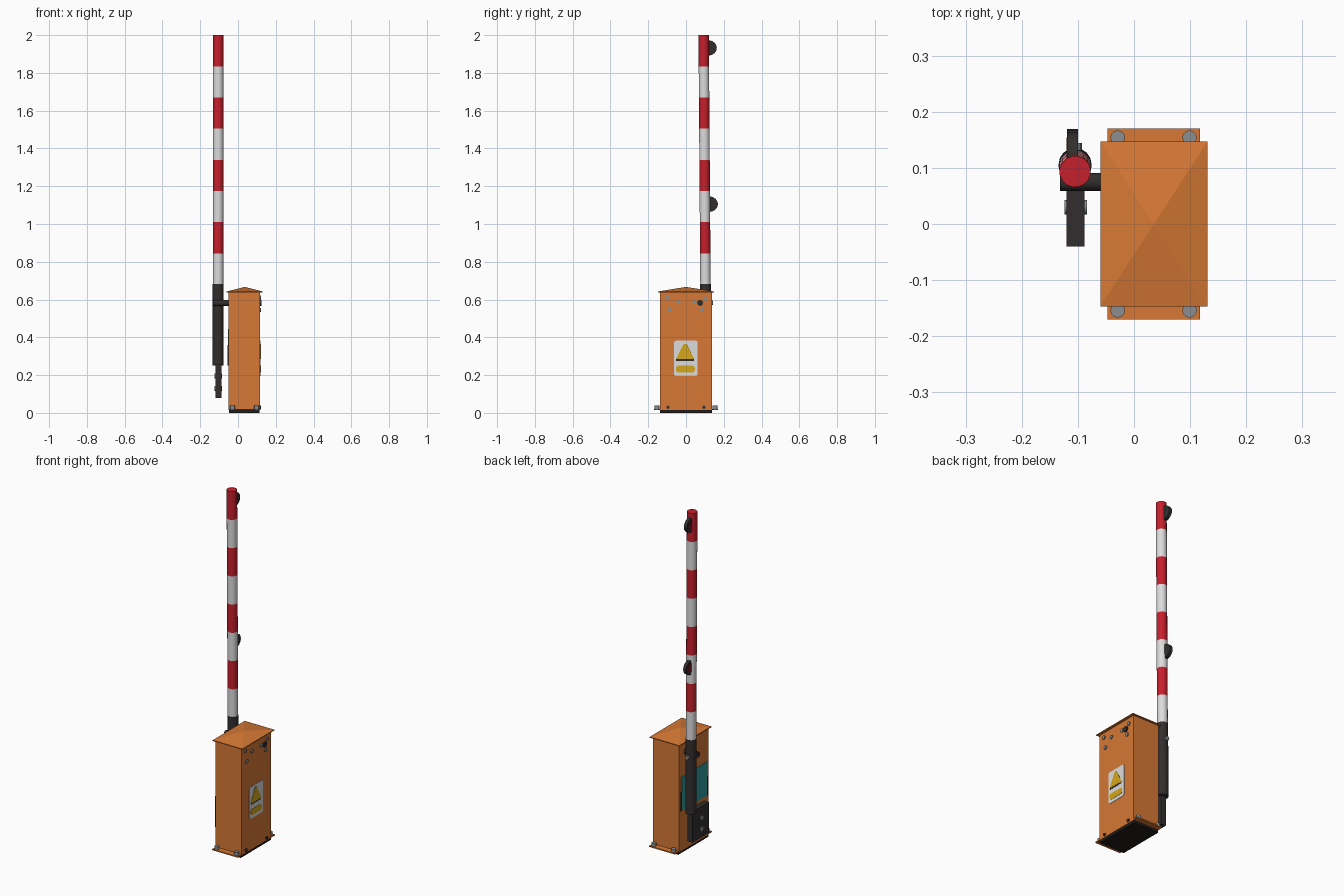
import bpy, bmesh, math
from mathutils import Vector

if "Cube" in bpy.data.objects:
    bpy.data.objects.remove(bpy.data.objects["Cube"])


def mat(name, r, g, b):
    m = bpy.data.materials.new(name)
    m.diffuse_color = (r, g, b, 1)
    m.use_nodes = True
    m.node_tree.nodes["Principled BSDF"].inputs["Base Color"].default_value = m.diffuse_color
    return m


ORANGE = mat("orange paint", 0.68, 0.19, 0.035)
WHITE = mat("white", 0.72, 0.72, 0.72)
RED = mat("red", 0.56, 0.014, 0.025)
BLACK = mat("charcoal", 0.032, 0.027, 0.027)
BASE = mat("base black", 0.015, 0.012, 0.011)
STEEL = mat("steel grey", 0.26, 0.27, 0.28)
YELLOW = mat("warning yellow", 0.67, 0.39, 0.01)
TEAL = mat("teal", 0.03, 0.32, 0.34)
LENS = mat("dark red lens", 0.16, 0.01, 0.012)


def finish(name, bm, *mats, smooth=False):
    bmesh.ops.recalc_face_normals(bm, faces=bm.faces)
    me = bpy.data.meshes.new(name)
    bm.to_mesh(me)
    bm.free()
    ob = bpy.data.objects.new(name, me)
    bpy.context.collection.objects.link(ob)
    for m in mats:
        me.materials.append(m)
    if smooth:
        bpy.ops.object.select_all(action='DESELECT')
        ob.select_set(True)
        bpy.context.view_layer.objects.active = ob
        bpy.ops.object.shade_smooth_by_angle(angle=math.radians(35))
    return ob


def box(name, x, y, z, m):
    bm = bmesh.new()
    bmesh.ops.create_cube(bm, size=1)
    for v in bm.verts:
        v.co = [r[0] if c < 0 else r[1] for r, c in zip((x, y, z), v.co)]
    return finish(name, bm, m)


def rod(name, a, b, r, m, n=12):
    a, b = Vector(a), Vector(b)
    bm = bmesh.new()
    bmesh.ops.create_cone(bm, cap_ends=True, segments=n, radius1=r, radius2=r, depth=(b - a).length)
    rot = (b - a).to_track_quat('Z', 'Y')
    for v in bm.verts:
        v.co = rot @ v.co + (a + b) / 2
    return finish(name, bm, m, smooth=n > 8)


def plate(name, outline, x0, x1, m):
    """Extrude a (y, z) outline along x."""
    bm = bmesh.new()
    f = bm.faces.new([bm.verts.new((x0, y, z)) for y, z in outline])
    new = bmesh.ops.extrude_face_region(bm, geom=[f])['geom']
    for v in new:
        if isinstance(v, bmesh.types.BMVert):
            v.co.x = x1
    return finish(name, bm, m)


def rounded(y0, y1, z0, z1, r):
    pts = []
    for cy, cz, a0 in ((y1 - r, z1 - r, 0), (y0 + r, z1 - r, 90), (y0 + r, z0 + r, 180), (y1 - r, z0 + r, 270)):
        for k in range(4):
            a = math.radians(a0 + 30 * k)
            pts.append((cy + r * math.cos(a), cz + r * math.sin(a)))
    return pts


# Cabinet, base and floor flanges
box("cabinet", (-0.05, 0.117), (-0.137, 0.137), (0.015, 0.642), ORANGE)
box("base_plate", (-0.047, 0.115), (-0.138, 0.138), (0, 0.017), BASE)
for s in (-1, 1):
    box("floor_flange", (-0.047, 0.118), sorted((s * 0.13, s * 0.17)), (0.014, 0.021), ORANGE)
    for x in (-0.029, 0.099):
        rod("anchor_bolt", (x, s * 0.154, 0.02), (x, s * 0.154, 0.038), 0.013, STEEL)
    rod("base_screw", (0.115, s * 0.095, 0.03), (0.123, s * 0.095, 0.03), 0.009, BLACK, 8)

# Hipped roof with a thin eave
bm = bmesh.new()
c = [(-0.06, -0.147), (0.131, -0.147), (0.131, 0.147), (-0.06, 0.147)]
low = [bm.verts.new((x, y, 0.638)) for x, y in c]
high = [bm.verts.new((x, y, 0.643)) for x, y in c]
apex = bm.verts.new((0.0355, 0, 0.667))
bm.faces.new(low)
for i in range(4):
    j = (i + 1) % 4
    bm.faces.new((low[i], low[j], high[j], high[i]))
    bm.faces.new((high[i], high[j], apex))
finish("roof", bm, ORANGE)

# Bolts and shaft end on the +x side
for y, z in ((-0.1, 0.61), (-0.04, 0.587), (0.045, 0.587), (0.1, 0.605), (-0.088, 0.545), (0.085, 0.545)):
    rod("side_bolt", (0.115, y, z), (0.122, y, z), 0.011, STEEL, 8)
rod("pivot_shaft", (-0.132, 0.075, 0.582), (0.124, 0.075, 0.582), 0.016, BLACK)

# Warning sign on the +x side
plate("sign_plate", rounded(-0.064, 0.062, 0.195, 0.382, 0.012), 0.116, 0.119, WHITE)
plate("sign_triangle_border", [(-0.052, 0.276), (0.042, 0.276), (0.042, 0.288), (0.003, 0.366), (-0.013, 0.366),
                               (-0.052, 0.288)], 0.118, 0.1195, BLACK)
plate("sign_triangle", [(-0.05, 0.284), (0.04, 0.284), (0.04, 0.292), (0.003, 0.364), (-0.013, 0.364),
                        (-0.05, 0.292)], 0.119, 0.1205, YELLOW)
plate("sign_bar", rounded(-0.053, 0.047, 0.214, 0.25, 0.012), 0.118, 0.1205, YELLOW)

# Teal panel on the boom side, with dark end strips
box("side_panel", (-0.054, -0.049), (-0.12, 0.116), (0.25, 0.445), TEAL)
for y in (-0.124, 0.116):
    box("panel_edge", (-0.055, -0.049), (y, y + 0.008), (0.25, 0.36), BLACK)

# Boom: slightly leaning striped tube
BX = -0.105


def boom_y(z):
    return 0.103 - 0.0072 * (z - 0.68)


bm = bmesh.new()
N, rings = 16, []
for k in range(9):
    z = 0.68 + 0.165 * k
    rings.append([bm.verts.new((BX + 0.028 * math.cos(t), boom_y(z) + 0.028 * math.sin(t), z))
                  for t in (2 * math.pi * (i + 0.5) / N for i in range(N))])
for k in range(8):
    for i in range(N):
        j = (i + 1) % N
        f = bm.faces.new((rings[k][i], rings[k][j], rings[k + 1][j], rings[k + 1][i]))
        f.material_index = k % 2
bm.faces.new(rings[0])
bm.faces.new(rings[-1]).material_index = 1
finish("boom", bm, WHITE, RED, smooth=True)

# Sleeve holding the boom, with clamp bolts
rod("boom_sleeve", (BX, boom_y(0.25), 0.25), (BX, boom_y(0.682), 0.682), 0.0295, BLACK, 16)
rod("clamp_bolt", (BX, 0.1, 0.582), (BX, 0.144, 0.582), 0.012, STEEL, 8)

# Counterweight and its bolts
box("counterweight", (-0.12, -0.088), (-0.04, 0.112), (0.08, 0.26), BLACK)
for z in (0.13, 0.195):
    rod("weight_bolt", (-0.124, 0.03, z), (-0.084, 0.03, z), 0.013, STEEL)

# Half-round lamps on the back of the boom
for z in (1.105, 1.932):
    y = boom_y(z) + 0.022

    def half(r, w):
        return [(y + w * math.sin(math.pi * i / 12), z + r * math.cos(math.pi * i / 12)) for i in range(13)]

    plate("lamp_housing", half(0.041, 0.047), -0.119, -0.1, BLACK)
    plate("lamp_lens", half(0.027, 0.032), -0.1205, -0.118, LENS)
